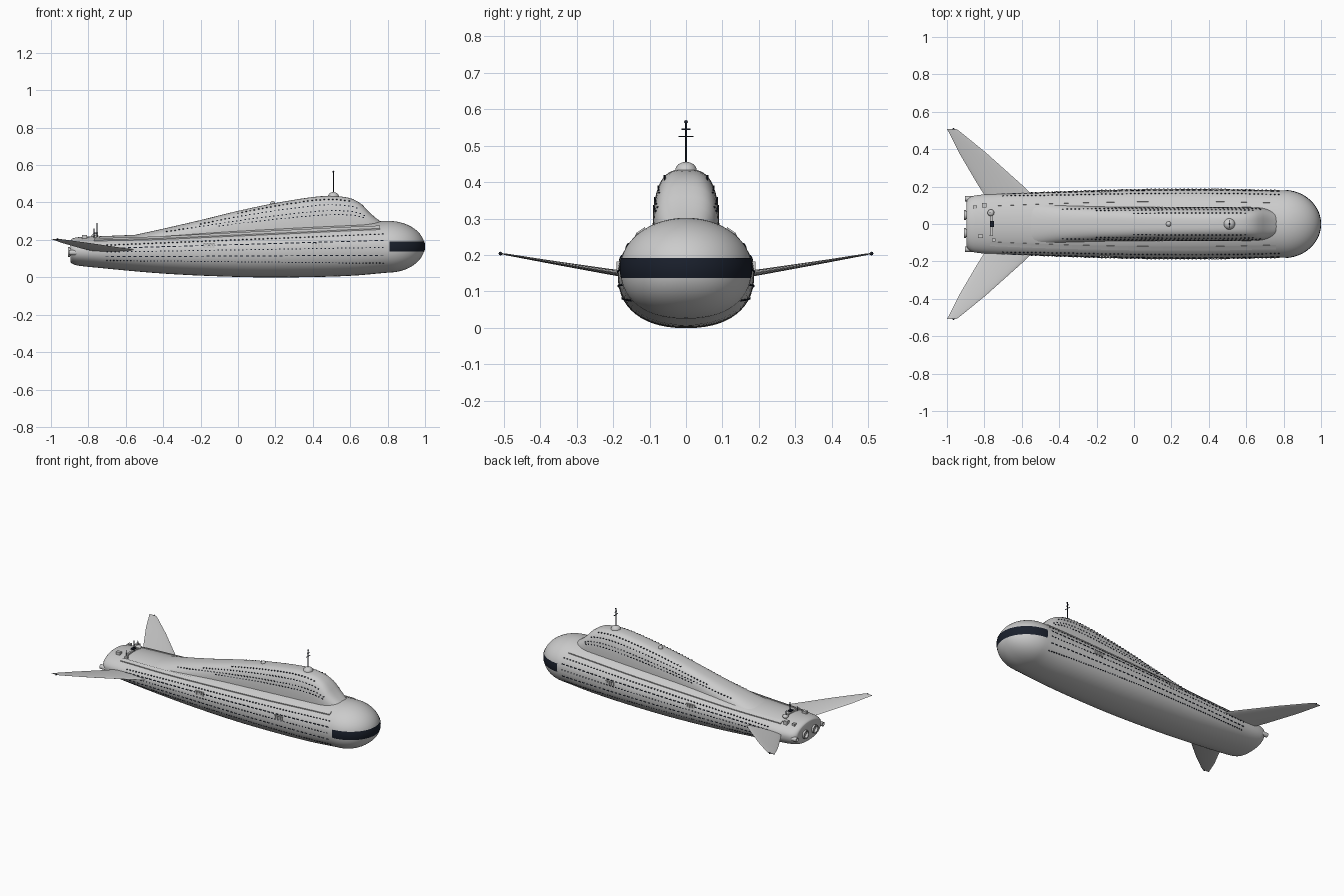
import bpy, bmesh
from math import sin, cos, pi, sqrt, radians, copysign
from mathutils import Vector, Matrix

if "Cube" in bpy.data.objects:
    bpy.data.objects.remove(bpy.data.objects["Cube"])

dark = bpy.data.materials.new("dark_glass")
dark.diffuse_color = (0.01, 0.014, 0.025, 1)
dark.use_nodes = True
dark.node_tree.nodes["Principled BSDF"].inputs["Base Color"].default_value = dark.diffuse_color


def finish(name, bm, mat=None, angle=35):
    bmesh.ops.recalc_face_normals(bm, faces=bm.faces)
    me = bpy.data.meshes.new(name)
    bm.to_mesh(me)
    bm.free()
    ob = bpy.data.objects.new(name, me)
    bpy.context.collection.objects.link(ob)
    if mat:
        me.materials.append(mat)
    bpy.ops.object.select_all(action='DESELECT')
    ob.select_set(True)
    bpy.context.view_layer.objects.active = ob
    bpy.ops.object.shade_smooth_by_angle(angle=radians(angle))
    return ob


def loft(name, rings, mat=None, closed=True, caps=True, angle=35):
    bm = bmesh.new()
    vs = [[bm.verts.new(p) for p in r] for r in rings]
    n = len(rings[0])
    for a, b in zip(vs, vs[1:]):
        for i in range(n if closed else n - 1):
            j = (i + 1) % n
            bm.faces.new((a[i], a[j], b[j], b[i]))
    if caps:
        bm.faces.new(vs[0])
        bm.faces.new(vs[-1])
    return finish(name, bm, mat, angle)


def interp(tab, x):
    """Smooth interpolation through (x, value) pairs"""
    if x <= tab[0][0]:
        return tab[0][1]
    if x >= tab[-1][0]:
        return tab[-1][1]
    k = next(i for i in range(len(tab) - 1) if x <= tab[i + 1][0])

    def slope(i):
        a, b = tab[max(i - 1, 0)], tab[min(i + 1, len(tab) - 1)]
        return (b[1] - a[1]) / (b[0] - a[0])
    (x0, y0), (x1, y1) = tab[k], tab[k + 1]
    d = x1 - x0
    t = (x - x0) / d
    return ((2*t**3 - 3*t*t + 1) * y0 + (t**3 - 2*t*t + t) * d * slope(k)
            + (3*t*t - 2*t**3) * y1 + (t**3 - t*t) * d * slope(k + 1))


def spow(v, e):
    return copysign(abs(v) ** e, v)


# Hull profiles
WIDTH = [(-.9, .145), (-.8, .158), (-.5, .17), (0, .185), (.4, .187), (.8, .18)]
TOP = [(-.9, .212), (-.8, .217), (-.5, .23), (0, .262), (.5, .29), (.8, .302)]
BOTTOM = [(-.9, .068), (-.8, .056), (-.4, .02), (0, .002), (.3, .0), (.6, .008), (.8, .025)]
MID = [(-.9, .142), (0, .143), (.8, .165)]


def hull(x):
    w, t, b, m = (interp(p, x) for p in (WIDTH, TOP, BOTTOM, MID))
    f = 1
    if x > .8:
        f = sqrt(max(0, 1 - ((x - .8) / .198) ** 2))
    elif x < -.85:
        f = 1 - .2 * (1 - sqrt(max(0, 1 - ((x + .85) / .045) ** 2)))
    return w * f, m + (t - m) * f, m + (b - m) * f, m


def hull_y(x, z):
    w, t, b, m = hull(x)
    u, n = ((z - m) / (t - m), 2) if z > m else ((m - z) / (m - b), 2.3)
    return w * max(0, 1 - u ** n) ** (1 / n)


def hull_z(x, y):
    w, t, b, m = hull(x)
    return m + (t - m) * sqrt(max(0, 1 - (y / w) ** 2))


def hull_ring(x, n=56):
    w, t, b, m = hull(x)
    pts = []
    for i in range(n):
        c, s = cos(2 * pi * i / n), sin(2 * pi * i / n)
        e = 1 if s >= 0 else 2 / 2.3
        pts.append((x, w * spow(c, e), m + (t - m if s >= 0 else m - b) * spow(s, e)))
    return pts


xs = [-.85 - .045 * cos(pi / 2 * i / 6) for i in range(6)]
xs += [-.85 + 1.65 * i / 44 for i in range(45)]
xs += [.8 + .198 * sin(pi / 2 * i / 16) for i in range(1, 16)] + [.79795 + .2]
loft("hull", [hull_ring(x) for x in xs])

# Wrap-around bow window
rows = []
for i in range(6):
    z = .137 + .055 * i / 5
    u = (z - .165) / .138
    r = sqrt(1 - u * u) * 1.012
    rows.append([(.8 + .198 * r * cos(a), .18 * r * sin(a), z)
                 for a in (radians(-87 + 174 * k / 48) for k in range(49))])
loft("bow_window", rows, dark, closed=False, caps=False)

# Raised superstructure
HTOP = [(-.66, .205), (-.57, .223), (-.4, .26), (-.2, .306), (0, .355), (.2, .397), (.4, .429),
        (.5, .435), (.6, .423), (.66, .392), (.7, .35), (.74, .315), (.79, .28)]
HWID = [(-.66, .13), (-.4, .105), (-.1, .092), (.3, .092), (.62, .09), (.7, .083), (.76, .06), (.79, .04)]


def hump(x):
    n = 2 + min(1, max(0, (x + .6) / .5))
    return interp(HWID, x), interp(HTOP, x), interp(TOP, x) - .05, n


def hump_ring(x, k=32):
    w, t, b, n = hump(x)
    pts = []
    for i in range(k + 1):
        a = pi * i / k
        pts.append((x, w * spow(cos(a), 2 / n), b + (t - b) * sin(a) ** (2 / n)))
    return pts + [(x, -w, b - .02), (x, w, b - .02)]


loft("superstructure", [hump_ring(-.66 + 1.45 * i / 58) for i in range(59)], angle=50)


# Portholes
def add_box(bm, loc, size):
    bmesh.ops.create_cube(bm, size=1, matrix=Matrix.Translation(loc) @ Matrix.Diagonal((*size, 1)))


bm = bmesh.new()
for z0, z1, step, length in ((.172, .232, .022, .008), (.155, .198, .03, .018), (.135, .16, .022, .008),
                             (.11, .118, .03, .016), (.09, .075, .018, .007)):
    for i in range(int(1.5 / step)):
        x = -.7 + step * i
        z = z0 + (z1 - z0) * (x + .7) / 1.5
        for s in (1, -1):
            add_box(bm, (x, s * hull_y(x, z), z), (length, .005, .005))
for frac, xa, xb in ((.88, 0, .62), (.7, -.2, .66), (.5, -.38, .7), (.36, -.1, .7)):
    for i in range(int((xb - xa) / .022)):
        x = xa + .022 * i
        w, t, b, n = hump(x)
        deck = interp(TOP, x) - .012
        z = deck + (t - deck) * frac
        y = w * (1 - ((z - b) / (t - b)) ** n) ** (1 / n)
        for s in (1, -1):
            add_box(bm, (x, s * y, z), (.008, .005, .005))
finish("portholes", bm, dark)

# Deck-edge ledges and side boarding hatches
LEDGE = [(-.77, .105), (-.3, .122), (.3, .13), (.76, .122)]
for s, side in ((1, "left"), (-1, "right")):
    rings = []
    for i in range(41):
        x = -.77 + 1.53 * i / 40
        y = interp(LEDGE, x)
        za, zb = hull_z(x, y - .011), hull_z(x, y + .011)
        rings.append([(x, s * (y - .011), za - .01), (x, s * (y - .009), za + .005),
                      (x, s * (y + .013), zb + .005), (x, s * (y + .011), zb - .01)])
    loft("deck_ledge_" + side, rings)
    bm = bmesh.new()
    for xc in (-.18, .4):
        for k in range(4):
            x = xc + .016 * k
            add_box(bm, (x, s * hull_y(x, .17), .17), (.011, .01, .024))
    finish("side_hatches_" + side, bm)

# Swept fins with lens-shaped section: leading x, trailing x, y, z, thickness
FIN = [(-.53, -.79, .14, .144, .02), (-.6, -.835, .21, .154, .016), (-.79, -.935, .38, .182, .009),
       (-.925, -.99, .49, .201, .005), (-.95, -1.0, .508, .204, .003)]
for s, side in ((1, "left"), (-1, "right")):
    rings = []
    for lead, trail, y, z, th in FIN:
        rings.append([((lead + trail) / 2 + (lead - trail) / 2 * cos(a), s * y, z + th / 2 * spow(sin(a), 1.2))
                      for a in (2 * pi * k / 20 for k in range(20))])
    loft("fin_" + side, rings, angle=45)


def lathe(name, loc, profile, axis='Z', mat=None, n=24):
    rings = []
    for r, h in profile:
        ring = []
        for k in range(n):
            c, q = r * cos(2 * pi * k / n), r * sin(2 * pi * k / n)
            ring.append(Vector(loc) + Vector((c, q, h) if axis == 'Z' else (h, c, q)))
        rings.append(ring)
    return loft(name, rings, mat)


def ball(r, sq=1):
    return [(max(r * cos(a), r * .02), sq * r * sin(a)) for a in (-pi / 2 + pi * i / 12 for i in range(13))]


# Stern nozzles, side thrusters and fin-tip lamps
for s, side in ((1, "left"), (-1, "right")):
    lathe("main_nozzle_" + side, (0, s * .048, .135),
          [(.022, -.87), (.022, -.897), (.027, -.899), (.027, -.91), (.02, -.91), (.017, -.896)], 'X')
    lathe("side_thruster_" + side, (0, s * .135, .132),
          [(.008, -.82), (.014, -.835), (.014, -.903), (.010, -.903), (.009, -.89)], 'X')
    lathe("fin_lamp_" + side, (-.965, s * .509, .204), ball(.005), mat=dark, n=12)

# Domes and main mast
lathe("mast_dome", (.51, 0, .43), ball(.03, .85))
lathe("small_dome", (.185, 0, .394), ball(.014))
lathe("main_mast", (.51, 0, 0), [(.0035, .44), (.0025, .565)], mat=dark, n=10)
lathe("mast_lamp", (.51, 0, .565), ball(.005), mat=dark, n=12)
bm = bmesh.new()
add_box(bm, (.51, 0, .525), (.003, .042, .003))
add_box(bm, (.51, 0, .545), (.003, .024, .003))
finish("mast_crossbars", bm, dark)

# Aft deck fittings
bm = bmesh.new()
for x, y, sx, sy, h in ((-.8, .1, .025, .025, .018), (-.82, -.065, .028, .02, .016), (-.75, -.085, .02, .015, .012),
                        (-.85, .09, .02, .02, .01), (-.76, 0, .012, .13, .008)):
    add_box(bm, (x, y, hull_z(x, y) + h / 2 - .004), (sx, sy, h + .008))
finish("aft_deck_boxes", bm)
lathe("aft_dish", (-.765, .06, .222), ball(.018, .7))
for i, (x, y, h) in enumerate(((-.755, 0, .29), (-.77, .06, .262), (-.77, -.06, .245))):
    lathe("aft_mast_%d" % (i + 1), (x, y, 0), [(.003, .2), (.0025, h)], mat=dark, n=10)
bm = bmesh.new()
add_box(bm, (-.76, 0, .236), (.022, .03, .006))
finish("aft_mast_bar", bm, dark)
